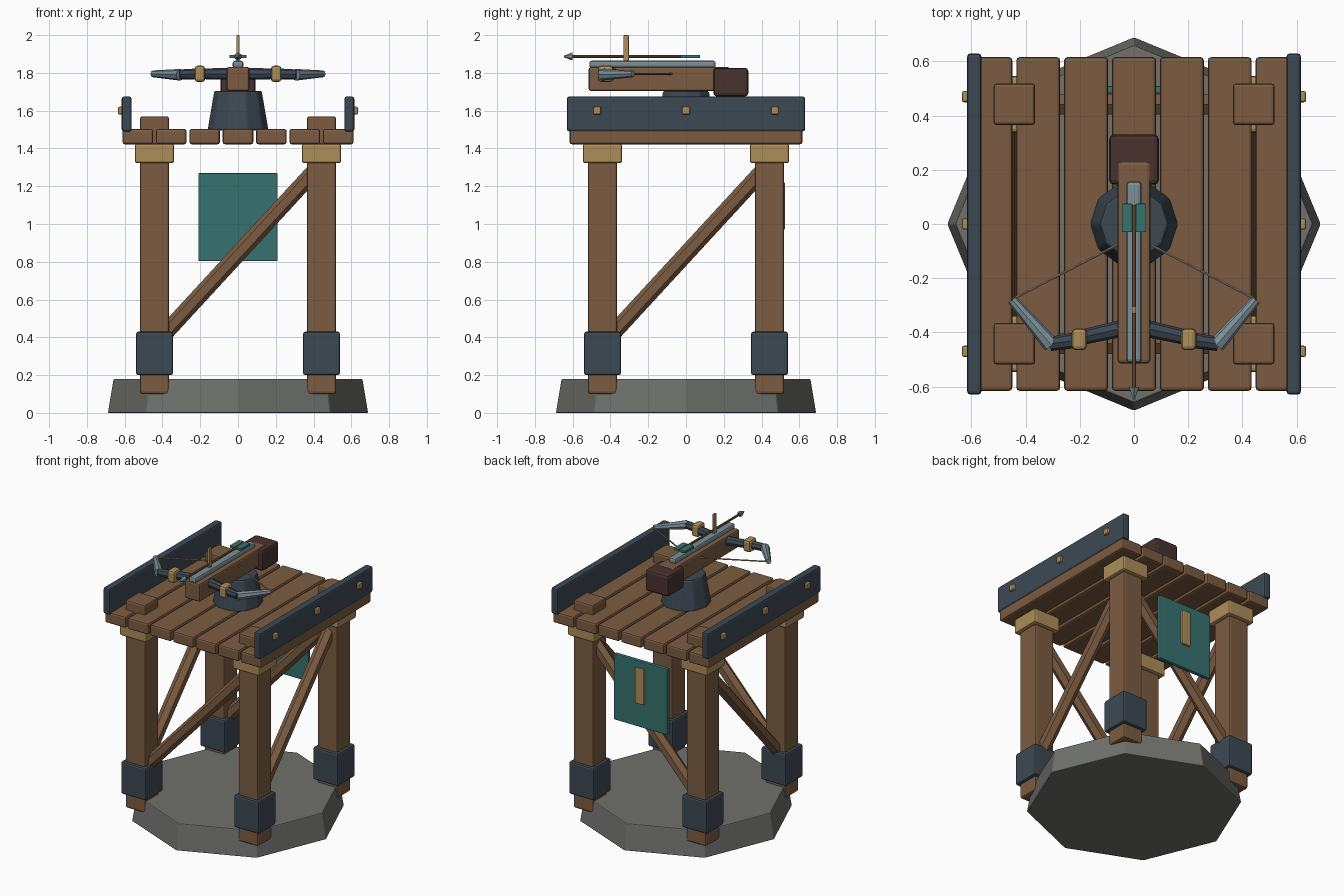
import bpy
from mathutils import Vector

if "Cube" in bpy.data.objects:
    bpy.data.objects.remove(bpy.data.objects["Cube"])


def material(name, rgb):
    m = bpy.data.materials.new(name)
    m.diffuse_color = (*rgb, 1)
    m.use_nodes = True
    m.node_tree.nodes["Principled BSDF"].inputs["Base Color"].default_value = m.diffuse_color
    return m


WOOD = material("wood", (0.2, 0.107, 0.052))
DARK_WOOD = material("dark_wood", (0.065, 0.032, 0.028))
IRON = material("iron", (0.045, 0.066, 0.088))
STEEL = material("steel", (0.2, 0.28, 0.31))
BRASS = material("brass", (0.42, 0.27, 0.1))
TEAL = material("teal", (0.037, 0.17, 0.16))
STONE = material("stone", (0.16, 0.165, 0.15))
CORD = material("cord", (0.3, 0.26, 0.18))


def finish(ob, name, mat, bevel):
    ob.name = name
    ob.data.materials.append(mat)
    if bevel:
        mod = ob.modifiers.new("bevel", 'BEVEL')
        mod.width = bevel
        mod.segments = 2
    return ob


def box(name, mat, x, y, z, bevel=0.012):
    """Box from (min, max) pairs per axis."""
    lo, hi = Vector((x[0], y[0], z[0])), Vector((x[1], y[1], z[1]))
    bpy.ops.mesh.primitive_cube_add(size=1, location=(lo + hi) / 2)
    ob = bpy.context.object
    ob.scale = hi - lo
    bpy.ops.object.transform_apply(location=False, rotation=False, scale=True)
    return finish(ob, name, mat, bevel)


def block(name, mat, cx, cy, half, z, bevel=0.012):
    return box(name, mat, (cx - half, cx + half), (cy - half, cy + half), z, bevel)


def rod(name, mat, a, b, r1, r2=None, sides=8, bevel=0.0):
    """Straight or tapered rod between two points."""
    a, b = Vector(a), Vector(b)
    bpy.ops.mesh.primitive_cone_add(vertices=sides, radius1=r1, radius2=r1 if r2 is None else r2,
                                    depth=(b - a).length, location=(a + b) / 2)
    ob = bpy.context.object
    ob.rotation_euler = (b - a).to_track_quat('Z', 'Y').to_euler()
    return finish(ob, name, mat, bevel)


# stone footing: octagon with corners on the axes
base = rod("stone_base", STONE, (0, 0, 0), (0, 0, 0.18), 0.69, 0.66, 8, 0.006)
base.rotation_euler = (0, 0, 0)

# corner posts with iron boots and brass collars
P = 0.442
for sx in (-1, 1):
    for sy in (-1, 1):
        x, y = sx * P, sy * P
        block("corner_post", WOOD, x, y, 0.077, (0.1, 1.57))
        block("post_boot", IRON, x, y, 0.098, (0.2, 0.43))
        block("post_collar", BRASS, x, y, 0.104, (1.322, 1.425))

# diagonal braces, one per side
for s in (-1, 1):
    rod("cross_brace", WOOD, (-0.42, s * P, 0.385), (0.42, s * P, 1.297), 0.043, sides=6)
    rod("side_brace", WOOD, (s * P, -0.42, 0.385), (s * P, 0.42, 1.297), 0.043, sides=6)

# deck planks
for i in range(7):
    cx = (i - 3) * 0.1768
    box("deck_plank", WOOD, (cx - 0.081, cx + 0.081), (-0.616, 0.616), (1.422, 1.503))

# side rails with brass studs
for s in (-1, 1):
    box("side_rail", IRON, sorted((s * 0.563, s * 0.616)), (-0.63, 0.63), (1.49, 1.675))
    for y in (-0.47, 0, 0.47):
        box("rail_stud", BRASS, sorted((s * 0.6, s * 0.635)), (y - 0.021, y + 0.021),
            (1.579, 1.621), 0.008)

# hanging panel at the back
box("back_panel", TEAL, (-0.21, 0.21), (0.482, 0.51), (0.803, 1.27), 0.006)
box("panel_emblem", BRASS, (-0.036, 0.036), (0.5, 0.525), (0.97, 1.22), 0.008)

# pedestal, stock and counterweight
ped = rod("pedestal", IRON, (0, 0, 1.495), (0, 0, 1.705), 0.163, 0.127, 10, 0.01)
ped.rotation_euler = (0, 0, 1.5708)
box("stock", WOOD, (-0.06, 0.06), (-0.515, 0.23), (1.704, 1.832))
box("counterweight", DARK_WOOD, (-0.092, 0.092), (0.145, 0.33), (1.675, 1.827), 0.018)
box("bolt_rail", STEEL, (-0.028, 0.028), (-0.512, 0.157), (1.825, 1.865), 0.013)

# bow arms and string
Z = 1.795
for s in (-1, 1):
    rod("bow_arm_inner", IRON, (s * 0.03, -0.382, Z), (s * 0.2, -0.42, Z), 0.032, 0.028)
    rod("bow_arm_middle", IRON, (s * 0.19, -0.425, Z), (s * 0.31, -0.443, Z - 0.003), 0.03, 0.026)
    rod("bow_arm_tip", STEEL, (s * 0.305, -0.447, Z - 0.005), (s * 0.45, -0.28, Z), 0.031, 0.018)
    box("bow_band", BRASS, sorted((s * 0.174, s * 0.23)), (-0.466, -0.385), (1.752, 1.838), 0.016)
    rod("bow_string", CORD, (s * 0.445, -0.276, Z), (0, -0.045, Z), 0.005, sides=6)

# loaded bolt and sight post
B = 1.887
rod("bolt_shaft", WOOD, (0, 0.07, B), (0, -0.61, B), 0.008)
rod("bolt_head", STEEL, (0, -0.602, B), (0, -0.647, B), 0.021, 0.004, 6)
for s in (-1, 1):
    box("bolt_fletching", TEAL, sorted((s * 0.006, s * 0.045)), (-0.03, 0.075),
        (B - 0.008, B + 0.008), 0.003)
box("sight_post", BRASS, (-0.008, 0.008), (-0.331, -0.303), (1.86, 2.0), 0.004)
